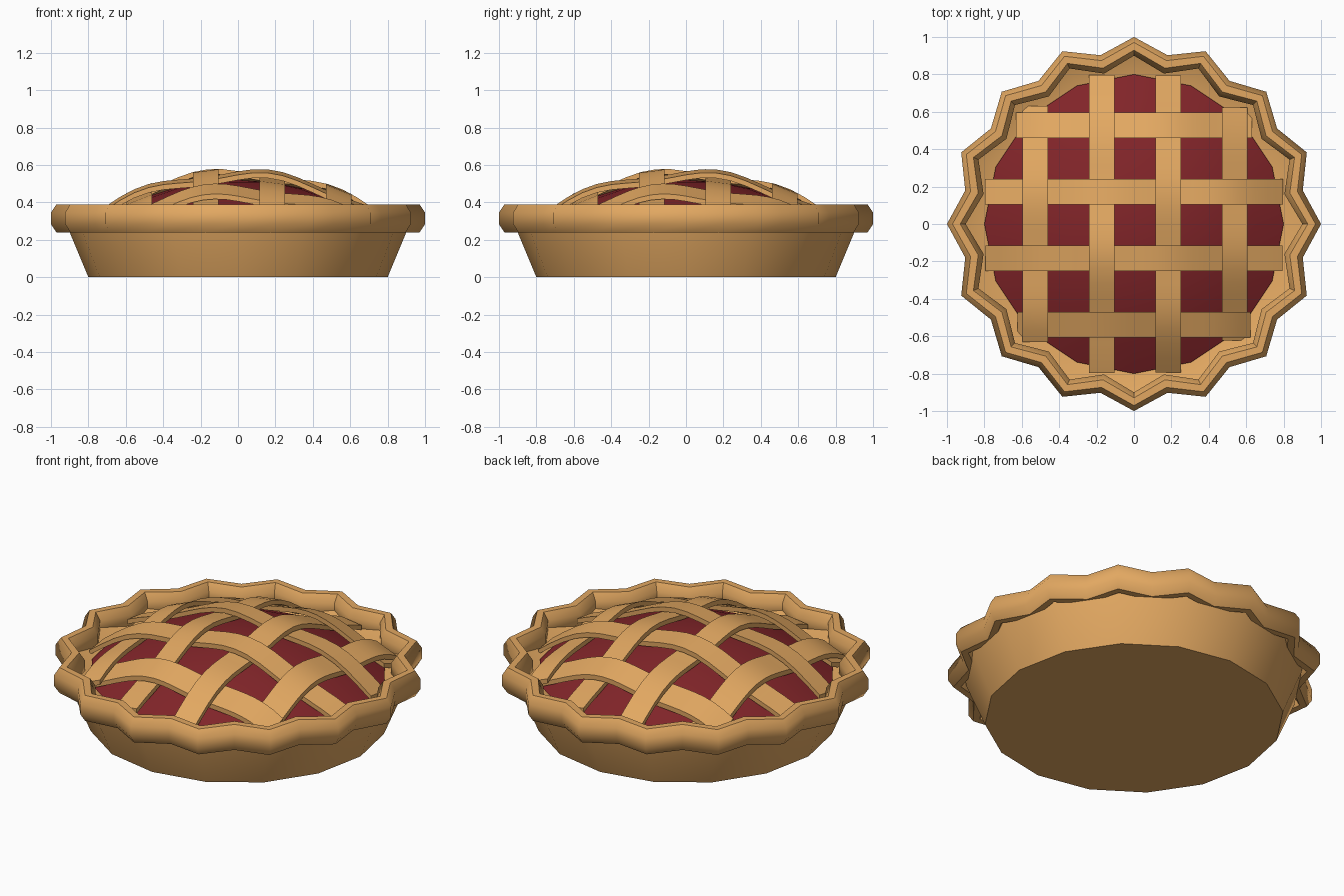
import bpy, math
from math import cos, sin, pi, tau

if "Cube" in bpy.data.objects:
    bpy.data.objects.remove(bpy.data.objects["Cube"])


def material(name, rgb):
    m = bpy.data.materials.new(name)
    m.diffuse_color = (*rgb, 1)
    m.use_nodes = True
    m.node_tree.nodes["Principled BSDF"].inputs["Base Color"].default_value = m.diffuse_color
    return m


CRUST = material("baked_crust", (0.76, 0.39, 0.12))
FILLING = material("red_filling", (0.22, 0.018, 0.022))


def make(name, verts, faces, mat, angle):
    me = bpy.data.meshes.new(name)
    me.from_pydata(verts, [], faces)
    me.materials.append(mat)
    ob = bpy.data.objects.new(name, me)
    bpy.context.collection.objects.link(ob)
    bpy.ops.object.select_all(action='DESELECT')
    ob.select_set(True)
    bpy.context.view_layer.objects.active = ob
    bpy.ops.object.mode_set(mode='EDIT')
    bpy.ops.mesh.select_all(action='SELECT')
    bpy.ops.mesh.normals_make_consistent(inside=False)
    bpy.ops.object.mode_set(mode='OBJECT')
    bpy.ops.object.shade_smooth_by_angle(angle=math.radians(angle))
    return ob


def bridge(rows, cols, wrap_rows=False):
    """Quads over a grid of closed rings."""
    return [(i * cols + j, i * cols + (j + 1) % cols,
             (i + 1) % rows * cols + (j + 1) % cols, (i + 1) % rows * cols + j)
            for i in range(rows if wrap_rows else rows - 1) for j in range(cols)]


def lathe(profile, n=16):
    return [(r * cos(tau * k / n), r * sin(tau * k / n), z)
            for r, z in profile for k in range(n)]


# crust shell: flared 16-sided dish with an inner lip down to the filling
dish = [(0.8, 0), (0.9, 0.24), (0.912, 0.31), (0.79, 0.262), (0.6, 0.262)]
ring_ids = list(range(16))
last = [(len(dish) - 1) * 16 + k for k in ring_ids]
make("crust_shell", lathe(dish), bridge(len(dish), 16) + [ring_ids[::-1], last], CRUST, 40)

# crimped rim: octagonal tube zigzagging between two radii
rim = []
for k in range(32):
    a = tau * k / 32
    centre = 0.95 if k % 2 == 0 else 0.87
    for s in range(8):
        t = tau * (s + 0.5) / 8
        r = centre + 0.05 * cos(t) / cos(pi / 8)
        rim.append((r * cos(a), r * sin(a), 0.315 + 0.075 * sin(t) / cos(pi / 8)))
make("crimped_rim", rim, bridge(32, 8, True), CRUST, 50)


# filling: low dome
def dome_z(x, y):
    return 0.28 + 0.24 * (1 - (x * x + y * y) / 0.64)


radii = [0.8, 0.65, 0.5, 0.35, 0.18]
verts = lathe([(r, dome_z(r, 0)) for r in radii]) + [(0, 0, 0.52)]
top = len(verts) - 1
caps = [(64 + k, 64 + (k + 1) % 16, top) for k in range(16)]
make("filling", verts, bridge(5, 16) + caps + [ring_ids[::-1]], FILLING, 40)

# woven lattice: four strips each way, alternately over and under
STEP = 0.355
START = -1.5 * STEP


def strip(name, index, horizontal):
    c = START + STEP * index + 0.005 * (1 if not horizontal else -1)
    half = math.sqrt(0.81 ** 2 - (abs(c) - 0.02) ** 2)
    n = 21
    verts = []
    for i in range(n):
        t = -half + 2 * half * i / (n - 1)
        # horizontal strips pass over where column + row (from the back) is even
        phase = cos(pi * (t - START) / STEP)
        sign = (-1) ** (3 - index) if horizontal else -1 * (-1) ** (3 - index) * -1
        if not horizontal:
            sign = (-1) ** index
        lift = 0.037 + 0.02 * phase * sign
        for side, dz in ((-1, -0.014), (1, -0.014), (1, 0.014), (-1, 0.014)):
            w = c + side * 0.068
            z = dome_z(t, w) + lift + dz
            verts.append((t, w, z) if horizontal else (w, t, z))
    e = 4 * (n - 1)
    make(name, verts, bridge(n, 4) + [(3, 2, 1, 0), (e, e + 1, e + 2, e + 3)], CRUST, 40)


for i in range(4):
    strip(f"lattice_across_{i + 1}", i, True)
    strip(f"lattice_along_{i + 1}", i, False)
